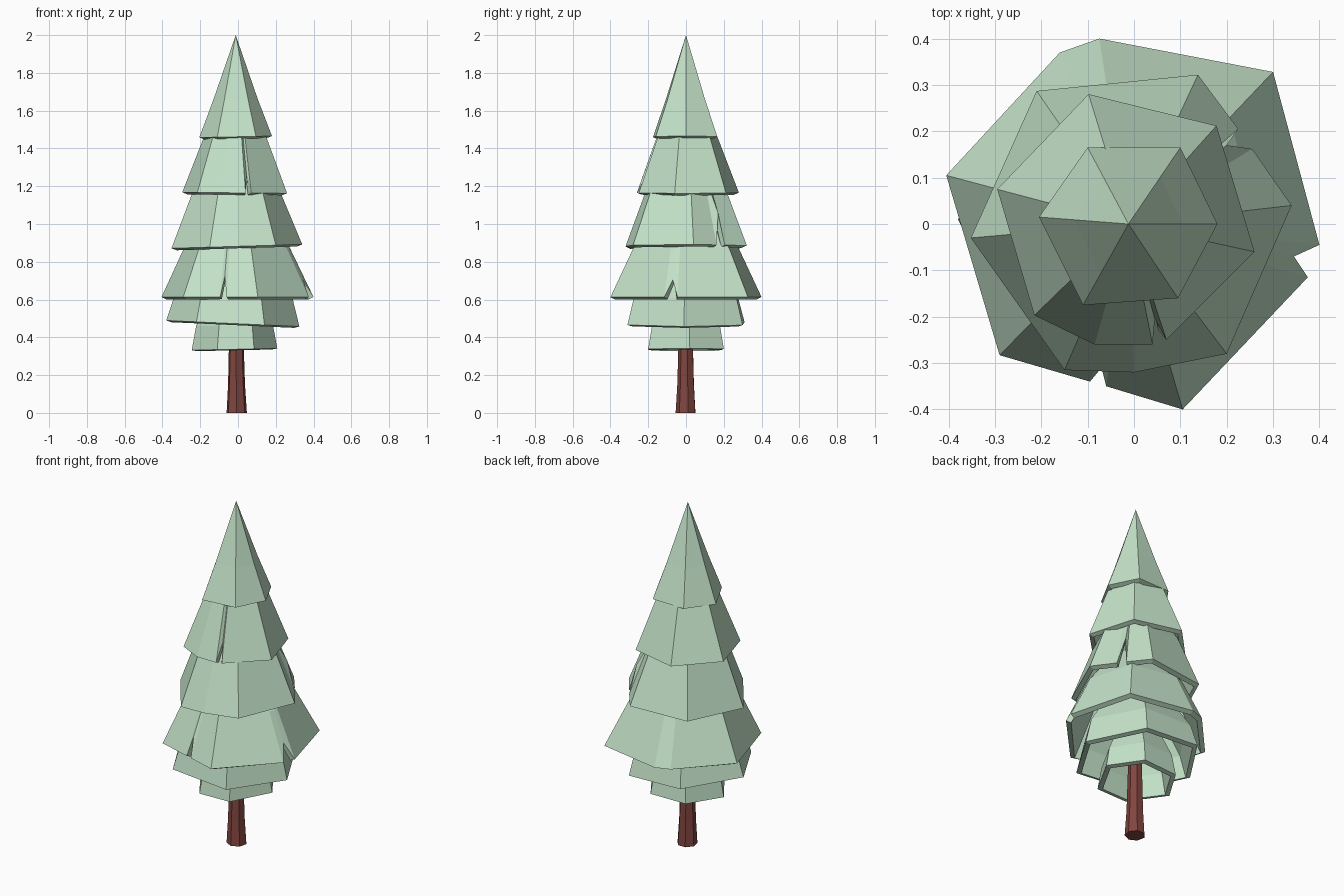
import bpy, bmesh, math

if "Cube" in bpy.data.objects:
    bpy.data.objects.remove(bpy.data.objects["Cube"])


def material(name, rgb):
    m = bpy.data.materials.new(name)
    m.diffuse_color = (*rgb, 1)
    m.use_nodes = True
    m.node_tree.nodes["Principled BSDF"].inputs["Base Color"].default_value = m.diffuse_color
    return m


def loft(name, rings, mat, cap=False):
    """Join rings of points (bottom to top) with flat faces."""
    bm = bmesh.new()
    vs = [[bm.verts.new(p) for p in ring] for ring in rings]
    n = len(vs[0])
    for lo, hi in zip(vs, vs[1:]):
        for i in range(n):
            j = (i + 1) % n
            bm.faces.new((lo[i], lo[j], hi[j], hi[i]))
    if cap:
        bm.faces.new(vs[0][::-1])
        bm.faces.new(vs[-1])
    bmesh.ops.remove_doubles(bm, verts=bm.verts, dist=0.0005)
    me = bpy.data.meshes.new(name)
    bm.to_mesh(me)
    bm.free()
    me.materials.append(mat)
    ob = bpy.data.objects.new(name, me)
    bpy.context.collection.objects.link(ob)
    return ob


CX = -0.012  # tree axis


def tier(name, z, tilt, outline, levels):
    """Ragged skirt: counter-clockwise outline; optional third value lifts a notch tip."""
    rings = [[(p[0], p[1], z + tilt * p[0] + (p[2] if len(p) > 2 else 0))
              for p in outline]]
    for height, s in levels:
        ring = []
        for p in outline:
            k = s * (1.14 if len(p) > 2 else 1)  # notch tips sit further in
            if s == 0:
                k = 0
            ring.append((CX + (p[0] - CX) * k, p[1] * k, height))
        rings.append(ring)
    ob = loft(name, rings, green)
    mod = ob.modifiers.new("thickness", 'SOLIDIFY')
    mod.thickness = 0.03
    mod.offset = -1


green = material("needles", (0.55, 0.76, 0.58))
brown = material("bark", (0.22, 0.06, 0.05))

# Foliage tiers, top to bottom
tier("foliage_top", 1.462, 0.02,
     [(0.18, 0), (0.10, 0.165), (-0.10, 0.165), (-0.205, 0.015),
      (-0.11, -0.175), (0.095, -0.16)],
     [(1.66, 0.61), (2.0, 0)])
tier("foliage_2", 1.165, -0.01,
     [(0.26, -0.06), (0.178, 0.212), (-0.098, 0.28), (-0.295, 0.075),
      (-0.215, -0.197), (-0.085, -0.26), (0.04, -0.26),
      (0.045, -0.205, 0.10), (0.07, -0.25)],
     [(1.45, 0.61), (1.62, 0.35)])
tier("foliage_3", 0.882, 0.03,
     [(0.34, 0.04), (0.255, 0.162), (0.2, 0.17, 0.17), (0.225, 0.205),
      (0.138, 0.322), (-0.21, 0.287), (-0.352, -0.03), (-0.15, -0.315),
      (0.0, -0.32), (0.2, -0.28)],
     [(1.17, 0.67), (1.36, 0.35)])
tier("foliage_4", 0.613, 0.0,
     [(0.40, -0.045), (0.30, 0.328), (-0.075, 0.40), (-0.16, 0.37),
      (-0.405, 0.105), (-0.29, -0.283), (-0.095, -0.34),
      (-0.07, -0.31, 0.11), (-0.06, -0.35), (0.105, -0.40),
      (0.375, -0.115), (0.345, -0.07, 0.09)],
     [(0.87, 0.70), (1.07, 0.35)])
tier("foliage_5", 0.472, -0.045,
     [(0.325, -0.01), (0.16, 0.30), (-0.18, 0.31), (-0.38, 0.01),
      (-0.22, -0.29), (0.14, -0.31)],
     [(0.61, 0.89), (0.82, 0.5)])
tier("foliage_bottom", 0.337, 0.02,
     [(0.208, 0.02), (0.09, 0.2), (-0.13, 0.19), (-0.245, 0.0),
      (-0.11, -0.2), (0.085, -0.2)],
     [(0.46, 0.9), (0.66, 0.5)])

# Slightly flared trunk
trunk = [(0, 0.055, -0.007), (0.15, 0.046, -0.008), (0.33, 0.041, -0.009), (0.75, 0.035, CX)]
loft("trunk", [[(cx + r * math.cos(a), r * math.sin(a), z)
                for a in (math.tau * i / 7 + 0.2 for i in range(7))]
               for z, r, cx in trunk], brown, cap=True)
